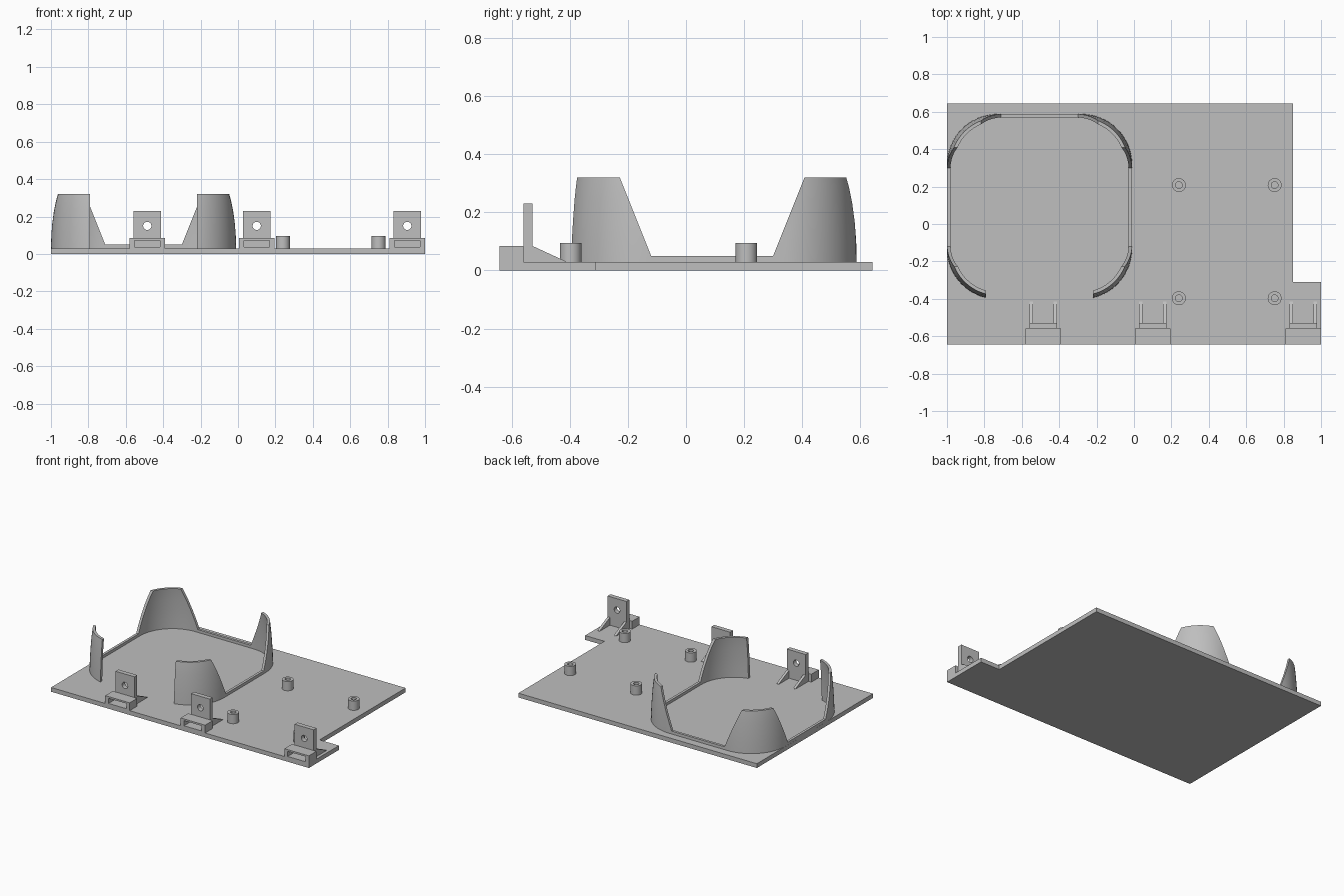
import bpy, bmesh, math
from mathutils import Vector

if "Cube" in bpy.data.objects:
    bpy.data.objects.remove(bpy.data.objects["Cube"], do_unlink=True)

grey = bpy.data.materials.new("matte grey")
grey.use_nodes = True
GREY = (0.52, 0.52, 0.52, 1)
grey.diffuse_color = GREY
grey.node_tree.nodes["Principled BSDF"].inputs["Base Color"].default_value = GREY

BASE = 0.03   # top of the plate


def finish(name, bm):
    bmesh.ops.recalc_face_normals(bm, faces=bm.faces)
    mesh = bpy.data.meshes.new(name)
    bm.to_mesh(mesh)
    bm.free()
    mesh.materials.append(grey)
    obj = bpy.data.objects.new(name, mesh)
    bpy.context.collection.objects.link(obj)
    return obj


def prism(name, outline, axis, lo, hi):
    """Extrude a 2D outline along an axis; the outline uses the other two axes in order."""
    bm = bmesh.new()
    verts = []
    for a, b in outline:
        co = [a, b]
        co.insert(axis, lo)
        verts.append(bm.verts.new(co))
    face = bm.faces.new(verts)
    moved = bmesh.ops.extrude_face_region(bm, geom=[face])["geom"]
    step = Vector((0, 0, 0))
    step[axis] = hi - lo
    bmesh.ops.translate(bm, vec=step, verts=[v for v in moved if isinstance(v, bmesh.types.BMVert)])
    return finish(name, bm)


def rect(a0, a1, b0, b1):
    return [(a0, b0), (a1, b0), (a1, b1), (a0, b1)]


def circle(a, b, r, n=32):
    return [(a + r * math.cos(math.tau * i / n), b + r * math.sin(math.tau * i / n)) for i in range(n)]


def cut(obj, cutter):
    """Subtract the cutter from the object and discard it."""
    cutter.hide_render = True
    mod = obj.modifiers.new("cut", "BOOLEAN")
    mod.operation, mod.solver, mod.object = "DIFFERENCE", "EXACT", cutter
    bpy.context.view_layer.objects.active = obj
    bpy.ops.object.modifier_apply(modifier=mod.name)
    bpy.data.objects.remove(cutter, do_unlink=True)


def smooth(obj):
    bpy.ops.object.select_all(action="DESELECT")
    obj.select_set(True)
    bpy.context.view_layer.objects.active = obj
    bpy.ops.object.shade_smooth_by_angle(angle=math.radians(30))


# Base plate with a notched right edge
prism("base_plate", [(-1, -0.643), (1, -0.643), (1, -0.31), (0.85, -0.31), (0.85, 0.643), (-1, 0.643)],
      2, 0, BASE)

# Cradle wall: rounded square, open at the front, leaning inwards
CX, CY, HALF, RAD, THICK, GAP = -0.505, 0.093, 0.495, 0.27, 0.018, 0.285


def cradle_path(inset):
    """Path from the left front end round the back to the right front end."""
    half, r = HALF - inset, RAD - inset
    c = half - r
    pts = []
    for k, (sx, sy) in enumerate([(1, -1), (1, 1), (-1, 1), (-1, -1)]):
        start = -90 + 90 * k
        first, last = start, start + 90
        trim = math.degrees(math.asin((GAP - c) / r))
        if k == 0:
            first += trim
        if k == 3:
            last -= trim
        for i in range(17):
            a = math.radians(first + (last - first) * i / 16)
            pts.append((CX + sx * c + r * math.cos(a), CY + sy * c + r * math.sin(a)))
    return pts


levels = [(BASE - 0.01, 0), (0.1, 0.002), (0.17, 0.006), (0.24, 0.011), (0.29, 0.016), (0.32, 0.02)]
loops = [(z, inset) for z, inset in levels] + [(z, inset + THICK) for z, inset in reversed(levels)]
bm = bmesh.new()
rings = [[bm.verts.new((x, y, z)) for x, y in cradle_path(inset)] for z, inset in loops]
for a, b in zip(rings, rings[1:] + rings[:1]):
    for i in range(len(a) - 1):
        bm.faces.new((a[i], a[i + 1], b[i + 1], b[i]))
for end in (0, -1):
    bm.faces.new([ring[end] for ring in rings])
cradle = finish("cradle_wall", bm)

# Sloped openings leave four tall corners and a low rim
RIM, HIGH = 0.05, 0.4


def opening(lo, hi):
    run = (HIGH - RIM) * 0.4
    return [(lo, RIM), (hi, RIM), (hi + run, HIGH), (lo - run, HIGH)]


cut(cradle, prism("side_cutter", opening(-0.12, 0.3), 0, -1.2, 0.2))
cut(cradle, prism("back_cutter", opening(-0.71, -0.3), 1, 0.45, 0.8))
smooth(cradle)

# Hollow standoffs
for side, x in (("right", 0.24), ("left", 0.752)):
    for end, y in (("front", -0.397), ("back", 0.208)):
        post = prism(f"standoff_{end}_{side}", circle(x, y, 0.037), 2, BASE - 0.005, 0.095)
        cut(post, prism("bore_cutter", circle(x, y, 0.018), 2, BASE, 0.2))
        smooth(post)

# Front brackets: slotted block, drilled tab and two ribs
for label, x in (("right", -0.485), ("middle", 0.1), ("left", 0.905)):
    block = prism(f"bracket_block_{label}", rect(x - 0.095, x + 0.095, 0.005, 0.085), 1, -0.643, -0.56)
    cut(block, prism("slot_cutter", rect(x - 0.069, x + 0.069, 0.037, 0.073), 1, -0.7, -0.5))
    tab = prism(f"bracket_tab_{label}", rect(x - 0.073, x + 0.073, BASE - 0.005, 0.23), 1, -0.56, -0.528)
    cut(tab, prism("hole_cutter", circle(x, 0.15, 0.022), 1, -0.7, -0.4))
    smooth(tab)
    for side, rx in (("right", x - 0.073), ("left", x + 0.055)):
        prism(f"bracket_rib_{label}_{side}", [(-0.53, BASE - 0.005), (-0.415, BASE - 0.005), (-0.415, BASE + 0.002), (-0.53, 0.085)],
              0, rx, rx + 0.018)
